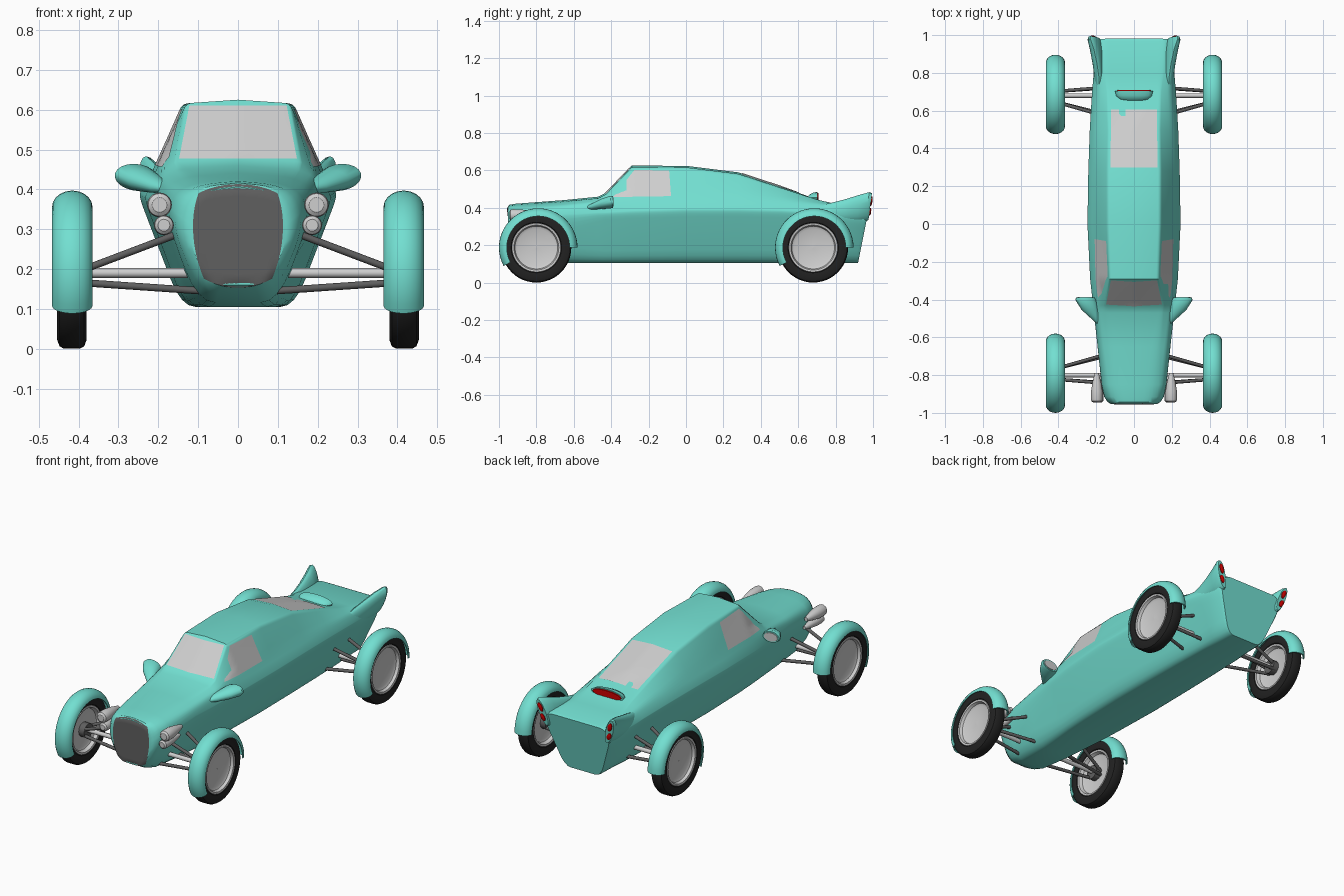
import bpy, bmesh, math
from mathutils import Vector
from mathutils.bvhtree import BVHTree

if "Cube" in bpy.data.objects:
    bpy.data.objects.remove(bpy.data.objects["Cube"])


def material(name, rgb):
    m = bpy.data.materials.new(name)
    m.diffuse_color = (*rgb, 1)
    m.use_nodes = True
    m.node_tree.nodes["Principled BSDF"].inputs["Base Color"].default_value = m.diffuse_color
    return m


TEAL = material("teal paint", (0.17, 0.74, 0.64))
LIGHT = material("light grey", (0.62, 0.62, 0.62))
DARK = material("dark grey", (0.115, 0.115, 0.115))
BLACK = material("black rubber", (0.016, 0.016, 0.016))
RED = material("red lamp", (0.62, 0.0, 0.0))


def make(name, verts, faces, mat, mirror=False, angle=32, fix=True):
    me = bpy.data.meshes.new(name)
    me.from_pydata([tuple(v) for v in verts], [], faces)
    if fix:
        bm = bmesh.new()
        bm.from_mesh(me)
        bmesh.ops.recalc_face_normals(bm, faces=bm.faces)
        bm.to_mesh(me)
        bm.free()
    me.materials.append(mat)
    ob = bpy.data.objects.new(name, me)
    bpy.context.collection.objects.link(ob)
    bpy.ops.object.select_all(action='DESELECT')
    ob.select_set(True)
    bpy.context.view_layer.objects.active = ob
    bpy.ops.object.shade_smooth_by_angle(angle=math.radians(angle))
    if mirror:
        ob.modifiers.new("mirror", 'MIRROR').use_mirror_merge = False
    return ob


def loft_data(rings, loop=False):
    n, k = len(rings[0]), len(rings)
    verts = [p for r in rings for p in r]
    faces = []
    for i in range(k if loop else k - 1):
        a, b = i * n, (i + 1) % k * n
        faces += [(a + j, a + (j + 1) % n, b + (j + 1) % n, b + j) for j in range(n)]
    if not loop:
        faces += [tuple(range(n)), tuple(range((k - 1) * n, k * n))]
    return verts, faces


def loft(name, rings, mat, mirror=False, loop=False, angle=32):
    return make(name, *loft_data(rings, loop), mat, mirror, angle)


def oval(x, y, z, rx, rz, lean=0.0, shear=0.0, n=20):
    pts = []
    for i in range(n):
        a = math.tau * i / n
        h = rz * math.sin(a)
        pts.append((x + rx * math.cos(a) + lean * h, y + shear * h, z + h))
    return pts


def rod(name, p, q, r, mat):
    p, q = Vector(p), Vector(q)
    rot = (q - p).to_track_quat('Z', 'Y')
    circle = [rot @ Vector((r * math.cos(i * math.tau / 12), r * math.sin(i * math.tau / 12), 0))
              for i in range(12)]
    loft(name, [[c + p for c in circle], [c + q for c in circle]], mat, True)


# Body: lofted sections with rounded corners; floor, crown and softness follow from y
def section(y, wm, zm, ws, zs, wt, zt):
    zb = 0.105 + 6.5 * max(0, -y - 0.65) ** 4
    soft = 0.25 if y > 0.75 else max(0, min(1, -2.2 * (y + 0.43)))
    crown = 0.009 if y < 0.6 else 0.0
    shear = 0.2 if y > 0.85 else 0.0
    P = [Vector(p) for p in ((0, zb), (wm * 0.57, zb), (wm, zm), (ws, zs), (wt, zt), (0, zt + crown))]
    half = [P[0]]
    for i, f in enumerate((0.25, 0.12, 0.3, 0.1), 1):
        f += (0.46 - f) * soft
        a, b = P[i].lerp(P[i - 1], f), P[i].lerp(P[i + 1], f)
        half += [a.lerp(P[i], t).lerp(P[i].lerp(b, t), t) for t in (0, 0.25, 0.5, 0.75, 1)]
    half.append(P[5])
    full = half + [Vector((-p.x, p.y)) for p in half[-2:0:-1]]
    return [(p.x, y + shear * (p.y - zb), p.y) for p in full]


# y, then half width and height of belt, shoulder and roof edge
SECTIONS = [
    (-.953, .125, .27, .115, .35, .085, .397),
    (-.943, .145, .28, .132, .365, .09, .407),
    (-.915, .163, .295, .15, .38, .098, .412),
    (-.85, .177, .315, .163, .39, .105, .417),
    (-.65, .197, .35, .18, .41, .125, .432),
    (-.47, .215, .365, .195, .43, .15, .45),
    (-.43, .219, .367, .198, .437, .157, .47),
    (-.29, .235, .375, .205, .45, .13, .616),
    (0, .25, .385, .21, .455, .14, .615),
    (.28, .245, .385, .21, .45, .14, .58),
    (.5, .237, .38, .205, .44, .135, .508),
    (.7, .225, .37, .192, .42, .14, .444),
    (.8, .217, .355, .195, .41, .15, .42),
    (.905, .207, .335, .198, .40, .16, .417),
    (.92, .197, .335, .19, .395, .155, .41),
]
body_v, body_f = loft_data([section(*s) for s in SECTIONS])
make("body", body_v, body_f, TEAL)
body_tree = BVHTree.FromPolygons([Vector(v) for v in body_v], body_f)


# Thin panels projected on to the body
def panel(name, shape, direction, mat, mirror=False, n=12, lift=0.003):
    d = Vector(direction)
    verts = []
    for i in range(n + 1):
        for j in range(n + 1):
            p = shape(i / n, j / n)
            hit = body_tree.ray_cast(p - d * 2, d)[0]
            verts.append((hit if hit else p) - d * lift)
    faces = [(i * (n + 1) + j, (i + 1) * (n + 1) + j, (i + 1) * (n + 1) + j + 1, i * (n + 1) + j + 1)
             for i in range(n) for j in range(n)]
    a, b, c = (verts[k] for k in faces[0][:3])
    if (b - a).cross(c - a).dot(d) > 0:
        faces = [f[::-1] for f in faces]
    make(name, verts, faces, mat, mirror, fix=False)


def quad(a, b, c, e):
    a, b, c, e = map(Vector, (a, b, c, e))
    return lambda u, v: a.lerp(b, u).lerp(e.lerp(c, u), v)


def grille_shape(u, v):
    # square grid squeezed into a rounded shield
    x, z = 2 * u - 1, 2 * v - 1
    k = 0.32
    px, pz = x * math.sqrt(1 - k * z * z), z * math.sqrt(1 - k * x * x)
    return Vector((px * (0.112 + 0.010 * pz), -0.95, 0.283 + 0.130 * pz))


panel("windshield", quad((-.148, 0, .477), (.148, 0, .477), (.122, 0, .611), (-.122, 0, .611)),
      (0, 1, 0), LIGHT)
panel("side_window", quad((0, -.39, .457), (0, -.08, .462), (0, -.09, .598), (0, -.275, .603)),
      (-1, 0, 0), LIGHT, True)
panel("rear_window", quad((-.124, .30, 0), (.124, .30, 0), (.122, .605, 0), (-.122, .605, 0)),
      (0, 0, -1), LIGHT)
panel("grille", grille_shape, (0, 1, 0), DARK, n=16)

# Tail fins and their lamps
loft("tail_fin", [oval(.183, .70, .37, .015, .04), oval(.186, .78, .375, .024, .052),
                  oval(.19, .85, .383, .029, .062, .1), oval(.198, .92, .395, .032, .073, .2, .06),
                  oval(.207, .97, .405, .031, .078, .3, .12), oval(.209, .985, .406, .023, .072, .3, .13)],
     TEAL, True)
for label, x, z, r in (("upper", .217, .435, .027), ("lower", .207, .378, .022)):
    y = .985 + .13 * (z - .406)
    loft(label + "_tail_lamp", [oval(x, y - .01, z, .014, r, .3, .13),
                                oval(x, y + .004, z, .013, r * .9, .3, .13),
                                oval(x, y + .008, z, .006, r * .5, .3, .13)], RED, True)

# High brake lamp pod
loft("brake_lamp_pod", [oval(0, .653, .452, .05, .008), oval(0, .66, .453, .075, .018),
                        oval(0, .68, .455, .095, .026), oval(0, .703, .456, .1, .028)], TEAL)
loft("brake_lamp", [oval(0, .70, .456, .09, .023), oval(0, .709, .456, .088, .021)], RED)

# Mirrors
loft("mirror_housing", [oval(.18, -.535, .40, .008, .007), oval(.198, -.505, .406, .024, .016),
                        oval(.232, -.455, .42, .045, .027, .2), oval(.255, -.405, .430, .054, .034, .2),
                        oval(.258, -.39, .431, .05, .031, .2)], TEAL, True)
loft("mirror_glass", [oval(.258, -.392, .431, .043, .025, .2), oval(.258, -.387, .431, .042, .024, .2)],
     LIGHT, True)

# Headlamps: two tapered pods on each side
for label, x, z, r in (("upper", .197, .361, .031), ("lower", .186, .31, .025)):
    loft(label + "_headlamp", [oval(x, y, z, r * s, r * s) for y, s in
                               ((-.945, .6), (-.938, .92), (-.925, 1), (-.885, .98), (-.84, .75), (-.79, .35))],
         LIGHT, True)


# Wheels, fenders and suspension
def lathe(name, profile, y, z, mat, n=48):
    rings = [[(x, y + r * math.cos(a), z + r * math.sin(a)) for r, x in profile]
             for a in (math.tau * i / n for i in range(n))]
    loft(name, rings, mat, True, loop=True)


TYRE = [(.128, .392), (.135, .383), (.165, .380), (.181, .386), (.187, .397),
        (.187, .437), (.181, .448), (.165, .454), (.135, .451), (.128, .442)]
RIM = [(.001, .431), (.1, .427), (.114, .434), (.12, .449), (.13, .451), (.133, .44),
       (.133, .392), (.13, .384), (.12, .386), (.112, .404), (.1, .409), (.001, .408)]
HUB_Z = .187

for label, y, side, fy in (("front", -.8, 1, -.79), ("rear", .68, -1, .686)):
    lathe(label + "_tyre", TYRE, y, HUB_Z, BLACK)
    lathe(label + "_rim", RIM, y, HUB_Z, LIGHT)

    # crescent section swept over the wheel from low front to rear tip
    arc = [math.pi * i / 10 for i in range(11)]
    sect = [(.416 + .051 * math.cos(t), .168 + .042 * math.sin(t)) for t in arc]
    sect += [(.416 + .046 * math.cos(t), .168 + .034 * math.sin(t)) for t in reversed(arc)]
    rings = []
    for i in range(31):
        a = math.radians(-28 + 208 * i / 30)
        rings.append([(x, fy - r * math.cos(a), HUB_Z + r * math.sin(a)) for x, r in sect])
    loft(label + "_fender", rings, TEAL, True, angle=50)

    rod(label + "_axle", (.41, y, .19), (.08, y, .19), .012, LIGHT)
    for n, (o1, o2) in enumerate(((-.022, -.045), (.035, .115)), 1):
        rod(f"{label}_upper_arm_{n}", (.41, y + side * o1, .19), (.13, y + side * o2, .296), .009, DARK)
        rod(f"{label}_lower_arm_{n}", (.41, y + side * o1, .167), (.09, y + side * o2, .145), .009, DARK)
    rod(label + "_hub_carrier", (.416, y, HUB_Z), (.375, y, HUB_Z), .04, DARK)
